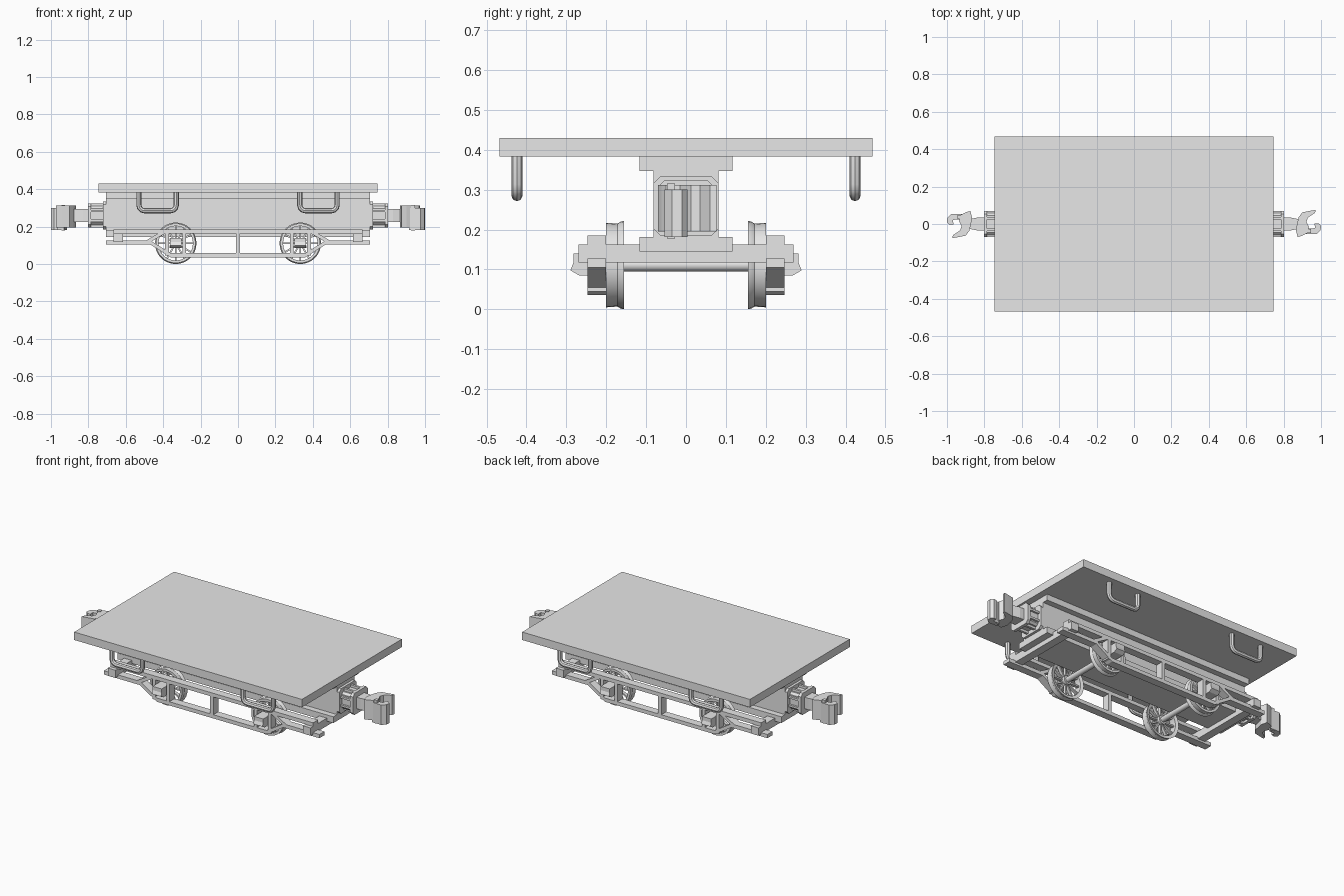
import bpy, bmesh
from math import cos, sin, pi, radians
from mathutils import Matrix, Vector

old = bpy.data.objects.get("Cube")
if old:
    bpy.data.objects.remove(old, do_unlink=True)

grey = bpy.data.materials.new("plain grey")
grey.use_nodes = True
grey.diffuse_color = (0.8, 0.8, 0.8, 1)
grey.node_tree.nodes["Principled BSDF"].inputs["Base Color"].default_value = (0.8, 0.8, 0.8, 1)


def finish(name, bm, smooth=False):
    bmesh.ops.recalc_face_normals(bm, faces=bm.faces)
    mesh = bpy.data.meshes.new(name)
    bm.to_mesh(mesh)
    bm.free()
    mesh.materials.append(grey)
    obj = bpy.data.objects.new(name, mesh)
    bpy.context.collection.objects.link(obj)
    if smooth:
        bpy.ops.object.select_all(action='DESELECT')
        obj.select_set(True)
        bpy.context.view_layer.objects.active = obj
        bpy.ops.object.shade_smooth_by_angle(angle=radians(35))
    return obj


def prism(name, profile, axis, lo, hi, turn=1):
    """Extrude a 2D profile along x, y or z; turn=-1 spins it half round z."""
    place = {'x': lambda p, d: (d, p[0], p[1]),
             'y': lambda p, d: (p[0], d, p[1]),
             'z': lambda p, d: (p[0], p[1], d)}[axis]
    bm = bmesh.new()
    rings = [[bm.verts.new(place(p, d)) for p in profile] for d in (lo, hi)]
    for ring in rings:
        bm.faces.new(ring)
    n = len(profile)
    for i in range(n):
        j = (i + 1) % n
        bm.faces.new((rings[0][i], rings[0][j], rings[1][j], rings[1][i]))
    if turn < 0:
        bmesh.ops.rotate(bm, verts=bm.verts, matrix=Matrix.Rotation(pi, 3, 'Z'))
    return finish(name, bm)


def box(name, x, y, z, turn=1):
    profile = [(x[0], y[0]), (x[1], y[0]), (x[1], y[1]), (x[0], y[1])]
    return prism(name, profile, 'z', z[0], z[1], turn)


def bar(name, points, thick, y0, y1):
    """Flat bar following a path in the xz plane."""
    top = [(x, z + thick / 2) for x, z in points]
    low = [(x, z - thick / 2) for x, z in reversed(points)]
    return prism(name, top + low, 'y', y0, y1)


def lathe(name, profile, cx, cz, sides=32, closed=True):
    """Spin (radius, y) points round a y axis line through cx, cz."""
    bm = bmesh.new()
    rings = [[bm.verts.new((cx + r * cos(2 * pi * i / sides), y, cz + r * sin(2 * pi * i / sides)))
              for i in range(sides)] for r, y in profile]
    for k in range(len(rings) if closed else len(rings) - 1):
        a, b = rings[k], rings[(k + 1) % len(rings)]
        for i in range(sides):
            j = (i + 1) % sides
            bm.faces.new((a[i], a[j], b[j], b[i]))
    if not closed:
        bm.faces.new(rings[0])
        bm.faces.new(rings[-1])
    return finish(name, bm, True)


def mirrored(half):
    return half + [(-x, z) for x, z in reversed(half)]


# Deck and I-section centre beam
box("deck", (-.747, .747), (-.468, .468), (.383, .43))
beam = [(.117, .145), (.117, .182), (.082, .182), (.082, .347), (.117, .347), (.117, .383)]
prism("centre_beam", mirrored(beam), 'x', -.707, .707)

# Rounded U handles hanging under the deck
for side in (-1, 1):
    for cx in (-.43, .43):
        curve = bpy.data.curves.new("handle_path", 'CURVE')
        curve.dimensions = '3D'
        curve.bevel_depth = .014
        curve.bevel_resolution = 2
        spline = curve.splines.new('POLY')
        half = [(-.1, .39), (-.1, .315)]
        half += [(-.07 - .03 * cos(a), .315 - .03 * sin(a)) for a in (pi / 6, pi / 3, pi / 2)]
        path = mirrored(half)
        spline.points.add(len(path) - 1)
        for p, (x, z) in zip(spline.points, path):
            p.co = (cx + x, side * .424, z, 1)
        tmp = bpy.data.objects.new("handle_tmp", curve)
        bpy.context.collection.objects.link(tmp)
        bpy.context.view_layer.update()
        bm = bmesh.new()
        bm.from_mesh(tmp.evaluated_get(bpy.context.evaluated_depsgraph_get()).to_mesh())
        bpy.data.objects.remove(tmp, do_unlink=True)
        finish("handle", bm, True)

# Side frames: top bar, trussed lower bar, arch braces, posts and journal boxes
for side in (-1, 1):
    y0, y1 = side * .2, side * .247
    box("top_bar", (-.665, .665), (y0, y1), (.163, .185))
    bar("truss_bar", mirrored([(-.707, .116), (-.47, .116), (-.36, .047)]), .022, y0, y1)
    box("centre_post", (-.011, .011), (y0, y1), (.045, .165))
    for end in (-1, 1):
        bar("arch_brace", [(end * .49, .116), (end * .39, .174)], .022, y0, y1)
        cx = end * .333
        for off in (-.046, .046):
            box("journal_guide", (cx + off - .01, cx + off + .01), (y0, y1), (.045, .165))
        cap = [(.195, .085), (.268, .085), (.29, .098), (.282, .118), (.282, .14), (.195, .14)]
        prism("journal_box", [(side * y, z) for y, z in cap], 'x', cx - .03, cx + .03)

# Headstocks joining the side frames
for end in (-1, 1):
    box("headstock", (end * .615, end * .665), (-.27, .27), (.117, .163))

# Spoked wheelsets
R = .111
for cx in (-.333, .333):
    lathe("axle", [(.016, -.21), (.016, .21)], cx, R, 16, False)
    for side in (-1, 1):
        rim = [(.092, .16), (.111, .155), (.109, .164), (.104, .172), (.106, .2), (.092, .2)]
        lathe("wheel_rim", [(r, side * y) for r, y in rim], cx, R)
        lathe("wheel_hub", [(.026, side * .155), (.026, side * .2)], cx, R, 16, False)
        for k in range(12):
            bm = bmesh.new()
            bmesh.ops.create_cube(bm, size=1)
            spin = Matrix.Rotation(2 * pi * k / 12, 4, 'Y')
            move = Matrix.Translation(Vector((cx, side * .18, R)))
            size = Matrix.Diagonal((.08, .018, .009, 1))
            bm.transform(move @ spin @ Matrix.Translation((.058, 0, 0)) @ size)
            finish("wheel_spoke", bm)

# Couplers, the same at each end turned half round
Z = .259


def octagon(w, h, c):
    return [(w, Z - h + c), (w, Z + h - c), (w - c, Z + h), (c - w, Z + h),
            (-w, Z + h - c), (-w, Z - h + c), (c - w, Z - h), (w - c, Z - h)]


for turn in (1, -1):
    prism("coupler_mount", octagon(.081, .074, .016), 'x', .7, .722, turn)
    prism("coupler_pocket", octagon(.058, .05, .012), 'x', .72, .79, turn)
    prism("coupler_collar", octagon(.07, .064, .016), 'x', .785, .803, turn)
    for y in (-.03, .03):
        box("pocket_rib", (.72, .79), (y - .007, y + .007), (Z - .064, Z + .064), turn)
    for z in (-.025, .025):
        box("pocket_side_rib", (.72, .79), (-.07, .07), (Z + z - .006, Z + z + .006), turn)
    shank = [(.79, -.036), (.83, -.036), (.88, -.026), (.88, .026), (.83, .036), (.79, .036)]
    prism("coupler_shank", shank, 'z', .225, .293, turn)
    # Guard arm above the throat, knuckle below it
    head = [(.865, -.03), (.875, -.07), (.9, -.062), (.925, -.05), (.935, -.015), (.922, .012),
            (.93, .035), (.968, .06), (.972, .076), (.94, .07), (.9, .062), (.88, .035)]
    prism("coupler_head", head, 'z', .195, .312, turn)
    knuckle = [(.915, -.052), (.975, -.054), (.997, -.035), (1, -.01), (.985, .004),
               (.965, .002), (.968, -.022), (.93, -.025)]
    prism("coupler_knuckle", knuckle, 'z', .182, .3, turn)
    box("knuckle_pin", (.925, .945), (-.048, -.028), (.178, .316), turn)
